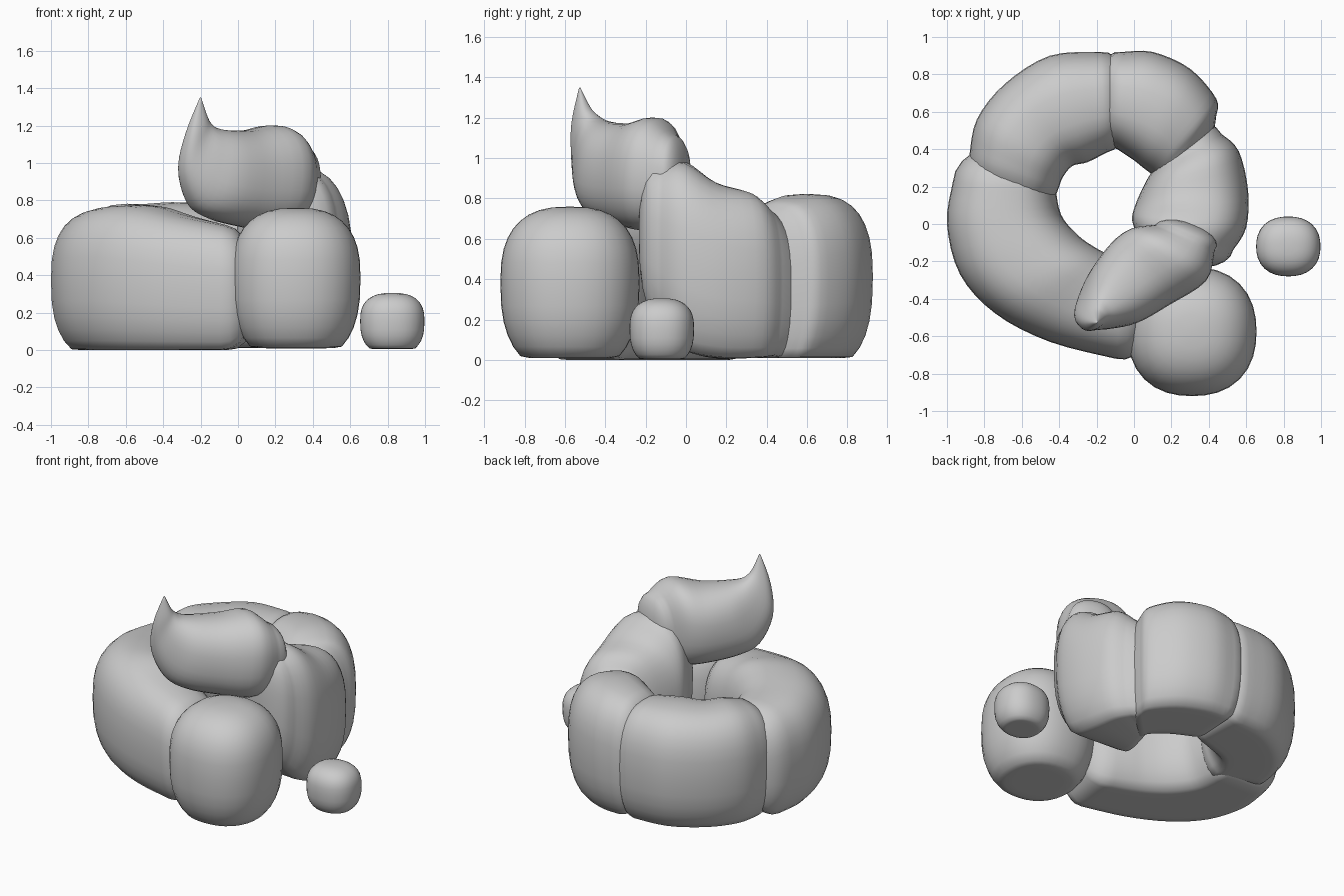
import bpy, bmesh, math
from mathutils import Vector

if "Cube" in bpy.data.objects:
    bpy.data.objects.remove(bpy.data.objects["Cube"])

N = 32
FLAT = 1.14  # how much of the underside is flattened


def power(c, n):
    return math.copysign(abs(c) ** (2 / n), c)


def section(n, flat):
    # rounded-square outline, optionally flattened underneath
    pts = []
    for i in range(N):
        a = 2 * math.pi * i / N
        u, v = power(math.cos(a), n), power(math.sin(a), n)
        if flat and v < 0:
            v = max(-1, v * FLAT)
        pts.append((u, v))
    return pts


def spline(p, q, r, s, t):
    return 0.5 * (2 * q + (r - p) * t + (2 * p - 5 * q + 4 * r - s) * t * t
                  + (3 * q - p - 3 * r + s) * t ** 3)


def loft(name, stations, cap_a, cap_b, n=2.6, flat=True, steps=4):
    # stations: (bottom, top, half-width vector), smoothly interpolated
    st = [tuple(Vector(v) for v in s) for s in stations]
    frames = []
    for i in range(len(st) - 1):
        ids = [max(i - 1, 0), i, i + 1, min(i + 2, len(st) - 1)]
        for k in range(steps):
            frames.append(tuple(spline(*(st[j][c] for j in ids), k / steps) for c in range(3)))
    frames.append(st[-1])
    rings = [((b + t) / 2, (t - b) / 2, s) for b, t, s in frames]

    def cap(end, other, length):
        # rounded end
        out = []
        if length:
            d = (end[0] - other[0]).normalized() * length
            for a in (18, 36, 52, 66, 78, 87):
                a = math.radians(a)
                k = math.cos(a) ** 0.8
                out.append((end[0] + d * math.sin(a), end[1] * k, end[2] * k))
        return out

    rings = cap(rings[0], rings[1], cap_a)[::-1] + rings + cap(rings[-1], rings[-2], cap_b)
    bm = bmesh.new()
    outline = section(n, flat)
    loops = [[bm.verts.new(c + s * u + h * v) for u, v in outline] for c, h, s in rings]
    for a, b in zip(loops, loops[1:]):
        for i in range(N):
            j = (i + 1) % N
            bm.faces.new((a[i], a[j], b[j], b[i]))
    bm.faces.new(loops[0])
    bm.faces.new(loops[-1])
    finish(name, bm)


def finish(name, bm):
    bmesh.ops.recalc_face_normals(bm, faces=bm.faces)
    for f in bm.faces:
        f.smooth = True
    me = bpy.data.meshes.new(name)
    bm.to_mesh(me)
    bm.free()
    bpy.context.collection.objects.link(bpy.data.objects.new(name, me))


def coil(name, rows, cap_a, cap_b):
    # rows: inner x, inner y, outer x, outer y, bottom z, top z
    st = []
    for ix, iy, ox, oy, lo, hi in rows:
        x, y = (ix + ox) / 2, (iy + oy) / 2
        st.append(((x, y, lo), (x, y, hi), ((ox - ix) / 2, (oy - iy) / 2, 0)))
    loft(name, st, cap_a, cap_b)


def lump(name, centre, half, n):
    # rounded lump with a flat underside
    bm = bmesh.new()
    bmesh.ops.create_uvsphere(bm, u_segments=N, v_segments=18, radius=1)
    for v in bm.verts:
        r = math.hypot(v.co.x, v.co.y)
        k = power(r, n) / r if r > 1e-5 else 0
        z = power(v.co.z, n)
        if z < 0:
            z = max(-1, z * 1.2)
        a = math.atan2(v.co.y, v.co.x)
        c, s = math.cos(a), math.sin(a)
        q = (abs(c) ** 2.3 + abs(s) ** 2.3) ** (-1 / 2.3)
        v.co = Vector((c * q * r * k * half[0], s * q * r * k * half[1], z * half[2])) + Vector(centre)
    finish(name, bm)


# ground coil; the rounded ends overlap so only shallow creases show
coil("left_coil", [
    (-.42, .20, -.97, .22, 0, .73), (-.39, .05, -1.0, .0, 0, .75),
    (-.30, -.06, -.93, -.27, 0, .77), (-.20, -.13, -.74, -.48, 0, .77),
    (-.12, -.17, -.45, -.63, 0, .72), (-.04, -.21, -.10, -.72, 0, .67)], .2, .17)
coil("back_left_coil", [
    (-.40, .20, -.88, .37, 0.01, .75), (-.38, .25, -.84, .56, 0.01, .78),
    (-.33, .31, -.69, .75, 0.01, .78), (-.25, .33, -.45, .90, 0.01, .79),
    (-.15, .38, -.18, .92, 0.01, .78)], .18, .14)
coil("back_right_coil", [
    (-.09, .40, -.06, .92, 0.01, .80), (.0, .34, .10, .92, 0.01, .82),
    (.05, .30, .30, .83, 0.01, .82), (.09, .27, .44, .67, 0.01, .79),
    (.11, .25, .44, .58, 0.01, .76)], .14, .16)
# rising coil on the right
coil("right_coil", [
    (.09, .27, .47, .48, 0.02, .76), (.06, .22, .56, .39, 0.01, .83),
    (.01, .11, .61, .18, 0.01, .88), (-.01, .02, .60, -.02, .05, .98),
    (.03, -.09, .53, -.14, .18, .97)], .17, .13)
# top piece with upturned tip
loft("top_curl", [
    ((.26, -.08, .68), (.28, -.07, 1.12), (.16, -.07, 0)),
    ((.17, -.18, .64), (.20, -.15, 1.20), (.20, -.14, 0)),
    ((.02, -.28, .66), (.05, -.25, 1.175), (.15, -.17, 0)),
    ((-.13, -.40, .70), (-.06, -.35, 1.175), (.12, -.15, 0)),
    ((-.24, -.47, .77), (-.13, -.42, 1.19), (.08, -.11, 0)),
    ((-.30, -.53, .95), (-.16, -.46, 1.22), (.05, -.062, 0)),
    ((-.27, -.55, 1.15), (-.175, -.49, 1.26), (.028, -.035, 0)),
    ((-.205, -.53, 1.345), (-.198, -.525, 1.35), (.002, -.002, 0))],
    .09, 0, n=2.35, flat=False)
# separate lumps
lump("front_lump", (.31, -.575, .385), (.345, .345, .375), 2.6)
lump("small_lump", (.825, -.12, .155), (.172, .16, .15), 2.6)
